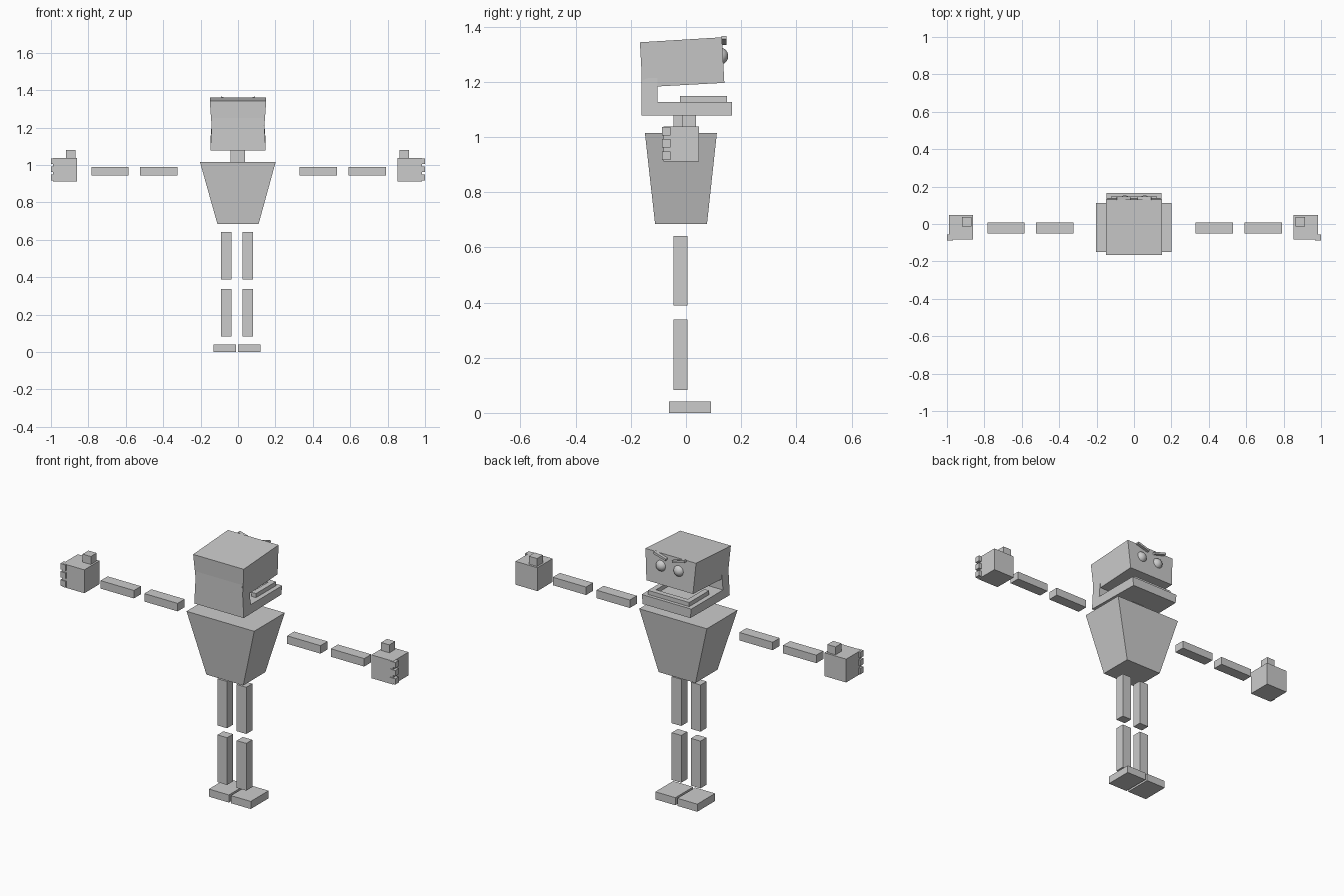
import bpy, bmesh, math
from mathutils import Matrix, Vector

if "Cube" in bpy.data.objects:
    bpy.data.objects.remove(bpy.data.objects["Cube"], do_unlink=True)

grey = bpy.data.materials.new("plain_grey")
grey.use_nodes = True
COLOUR = (0.6, 0.6, 0.6, 1)
grey.diffuse_color = COLOUR
grey.node_tree.nodes["Principled BSDF"].inputs["Base Color"].default_value = COLOUR


def finish(name, bm):
    bmesh.ops.recalc_face_normals(bm, faces=bm.faces)
    mesh = bpy.data.meshes.new(name)
    bm.to_mesh(mesh)
    bm.free()
    mesh.materials.append(grey)
    ob = bpy.data.objects.new(name, mesh)
    bpy.context.collection.objects.link(ob)
    return ob


def add_box(bm, x, y, z, matrix=None):
    """Add a box spanning the three (low, high) ranges."""
    size = [b - a for a, b in (x, y, z)]
    mid = [(a + b) / 2 for a, b in (x, y, z)]
    m = Matrix.Translation(mid) @ Matrix.Diagonal((*size, 1))
    return bmesh.ops.create_cube(bm, size=1, matrix=(matrix or Matrix()) @ m)["verts"]


def box(name, x, y, z):
    bm = bmesh.new()
    add_box(bm, x, y, z)
    return finish(name, bm)


def side_box(name, s, x, y, z, shift=0.0):
    """Box given for the left side, mirrored when s is -1."""
    return box(name, sorted((s * x[0] + shift, s * x[1] + shift)), y, z)


def extrude_profile(name, pts, width):
    """Side profile (y, z) extruded in x; width(y, z) gives the half width."""
    bm = bmesh.new()
    rows = [[bm.verts.new((s * width(y, z), y, z)) for y, z in pts] for s in (-1, 1)]
    for row in rows:
        bm.faces.new(row)
    for i in range(len(pts)):
        j = (i + 1) % len(pts)
        bm.faces.new((rows[0][i], rows[0][j], rows[1][j], rows[1][i]))
    return finish(name, bm)


# Torso: tapered block, wide at the shoulders
bm = bmesh.new()
for v in add_box(bm, (-0.203, 0.201), (-0.149, 0.112), (0.684, 1.015)):
    if v.co.z < 0.8:
        v.co.x = math.copysign(0.11, v.co.x)
        v.co.y = -0.112 if v.co.y < 0 else 0.076
finish("torso", bm)
box("neck", (-0.04, 0.037), (-0.045, 0.033), (1.01, 1.085))

# Upper head: slightly tilted and narrower at the bottom
extrude_profile("upper_head",
                [(-0.167, 1.343), (-0.158, 1.180), (0.139, 1.196), (0.130, 1.361)],
                lambda y, z: 0.151 if z > 1.3 else 0.139)

# Lower jaw: L-shaped, narrowing up the back plate
extrude_profile("lower_jaw",
                [(-0.162, 1.077), (0.166, 1.077), (0.166, 1.127),
                 (-0.104, 1.127), (-0.104, 1.270), (-0.162, 1.270)],
                lambda y, z: 0.137 if z > 1.2 else (0.142 if y > 0 and z < 1.1 else 0.148))

# Lower teeth: U-shaped ridge
bm = bmesh.new()
for s in (-1, 1):
    add_box(bm, sorted((s * 0.095, s * 0.123)), (-0.022, 0.120), (1.125, 1.149))
add_box(bm, (-0.123, 0.123), (0.120, 0.148), (1.125, 1.149))
finish("lower_teeth", bm)

for s, side in ((1, "left"), (-1, "right")):
    # Eye
    bm = bmesh.new()
    bmesh.ops.create_uvsphere(bm, u_segments=24, v_segments=16, radius=0.031,
                              matrix=Matrix.Translation((s * 0.053 + 0.004, 0.122, 1.293)))
    for f in bm.faces:
        f.smooth = True
    finish(side + "_eye", bm)

    # Brow, sloping down toward the nose
    bm = bmesh.new()
    place = Matrix.Translation((s * 0.056, 0.138, 1.350)) @ Matrix.Rotation(-s * math.radians(16), 4, 'Y')
    add_box(bm, (-0.038, 0.038), (-0.009, 0.009), (-0.006, 0.006), place)
    finish(side + "_brow", bm)

    # Arm segments
    for part, x in (("upper_arm", (0.327, 0.526)), ("forearm", (0.588, 0.787))):
        side_box(f"{side}_{part}", s, x, (-0.052, 0.008), (0.945, 0.988), 0.003)

    # Hand: palm, thumb and three finger stubs
    side_box(side + "_palm", s, (0.857, 0.987), (-0.082, 0.048), (0.911, 1.037), -0.003)
    side_box(side + "_thumb", s, (0.867, 0.916), (-0.013, 0.037), (1.030, 1.080), -0.003)
    for i, z in enumerate((0.917, 0.962, 1.005)):
        side_box(f"{side}_finger_{i + 1}", s, (0.968, 1.0), (-0.087, -0.057), (z, z + 0.031))

    # Leg segments and foot
    for part, z in (("thigh", (0.389, 0.641)), ("shin", (0.083, 0.338))):
        side_box(f"{side}_{part}", s, (0.029, 0.086), (-0.045, 0.006), z, -0.005)
    side_box(side + "_foot", s, (0.006, 0.125), (-0.061, 0.091), (0.0, 0.041), -0.006)
